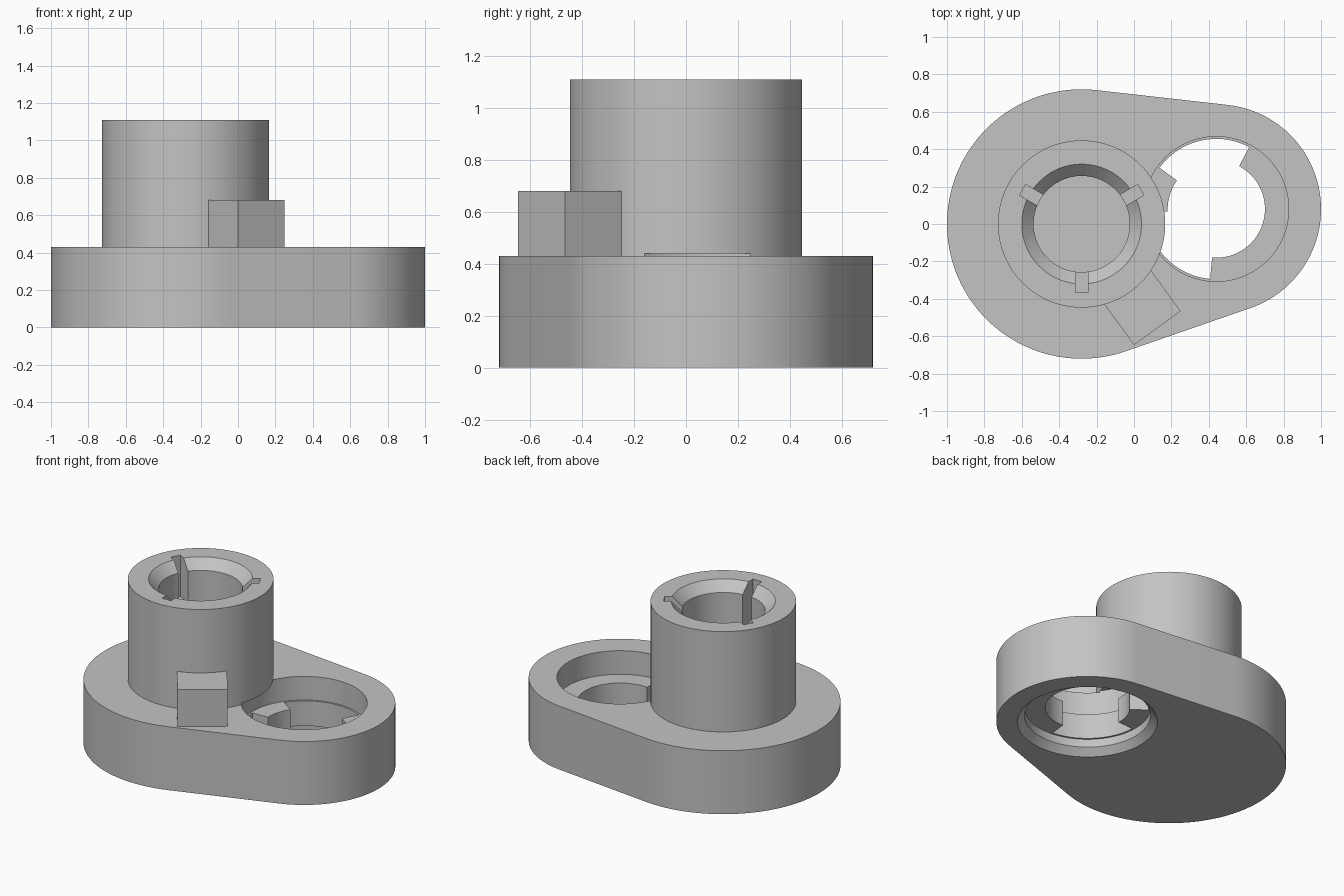
import bpy, bmesh
from math import pi, sin, cos, radians, asin, atan2, hypot
from mathutils import Matrix

cube = bpy.data.objects.get("Cube")
if cube:
    bpy.data.objects.remove(cube, do_unlink=True)

grey = bpy.data.materials.new("plain_grey")
grey.use_nodes = True
colour = (0.55, 0.55, 0.55, 1)
grey.diffuse_color = colour
grey.node_tree.nodes["Principled BSDF"].inputs["Base Color"].default_value = colour

POST = (-0.28, 0.0)      # axis of the tower and large end
SOCKET = (0.44, 0.08)    # axis of the socket and small end
DECK, TOP = 0.43, 1.11
SEG = 128


def arc(centre, r, start, end, n):
    return [(centre[0] + r * cos(start + (end - start) * i / n),
             centre[1] + r * sin(start + (end - start) * i / n)) for i in range(n + 1)]


def finish(name, bm):
    bmesh.ops.recalc_face_normals(bm, faces=bm.faces)
    mesh = bpy.data.meshes.new(name)
    bm.to_mesh(mesh)
    bm.free()
    mesh.materials.append(grey)
    obj = bpy.data.objects.new(name, mesh)
    bpy.context.collection.objects.link(obj)
    return obj


def prism(name, outline, z0, z1):
    bm = bmesh.new()
    face = bm.faces.new([bm.verts.new((x, y, z0)) for x, y in outline])
    new = bmesh.ops.extrude_face_region(bm, geom=[face])["geom"]
    bmesh.ops.translate(bm, vec=(0, 0, z1 - z0),
                        verts=[v for v in new if isinstance(v, bmesh.types.BMVert)])
    return finish(name, bm)


def turned(name, centre, profile):
    """Closed solid of stacked rings, profile is (radius, height)."""
    bm = bmesh.new()
    rings = [[bm.verts.new((x, y, z)) for x, y in arc(centre, r, 0, 2 * pi, SEG)[:-1]]
             for r, z in profile]
    for a, b in zip(rings, rings[1:]):
        for i in range(SEG):
            j = (i + 1) % SEG
            bm.faces.new((a[i], a[j], b[j], b[i]))
    bm.faces.new(rings[0])
    bm.faces.new(rings[-1])
    return finish(name, bm)


def radial_box(name, angle, r0, r1, width, z0, z1):
    """Box reaching outward from the tower axis."""
    bm = bmesh.new()
    bmesh.ops.create_cube(bm, size=1)
    move = (Matrix.Translation((*POST, 0)) @ Matrix.Rotation(radians(angle), 4, "Z")
            @ Matrix.Translation(((r0 + r1) / 2, 0, (z0 + z1) / 2))
            @ Matrix.Diagonal((r1 - r0, width, z1 - z0, 1)))
    bmesh.ops.transform(bm, matrix=move, verts=bm.verts)
    return finish(name, bm)


def combine(target, tool, operation):
    mod = target.modifiers.new(tool.name, "BOOLEAN")
    mod.operation, mod.solver, mod.object = operation, "EXACT", tool
    bpy.context.view_layer.objects.active = target
    bpy.ops.object.modifier_apply(modifier=mod.name)
    bpy.data.objects.remove(tool, do_unlink=True)


# Base plate: two round ends joined by tangents
dx, dy = SOCKET[0] - POST[0], SOCKET[1] - POST[1]
R_BIG, R_SMALL = 0.72, 0.56
lean = atan2(dy, dx)
spread = pi / 2 - asin((R_BIG - R_SMALL) / hypot(dx, dy))
outline = (arc(POST, R_BIG, lean + spread, lean + 2 * pi - spread, 96)
           + arc(SOCKET, R_SMALL, lean - spread, lean + spread, 64))
body = prism("crank_body", outline, 0, DECK)

# Tower and the square stop beside it
combine(body, turned("tower", POST, [(0.447, 0.2), (0.447, TOP)]), "UNION")
combine(body, radial_box("stop_block", -54, 0.38, 0.688, 0.308, 0.3, 0.68), "UNION")

# Chamfered bore with three key slots
combine(body, turned("bore", POST, [(0.257, DECK), (0.257, TOP - 0.063),
                                    (0.32, TOP), (0.32, TOP + 0.1)]), "DIFFERENCE")
for angle in (30, 150, 270):
    combine(body, radial_box("key_slot", angle, 0.15, 0.365, 0.066, 0.83, TOP + 0.1),
            "DIFFERENCE")

# Socket flared at the bottom, with a narrower collar at mid height
combine(body, turned("socket", SOCKET, [(0.43, -0.1), (0.43, 0), (0.387, 0.045),
                                        (0.387, 0.1), (0.375, 0.1), (0.375, 0.27),
                                        (0.387, 0.27), (0.387, 0.44)]), "DIFFERENCE")

# Locking tabs inside the socket
for name, start, end in (("long_tab", -95, 62), ("short_tab", 144, 183)):
    a, b = radians(start), radians(end)
    n = max(8, int((end - start) / 3))
    tab = prism(name, arc(SOCKET, 0.26, a, b, n) + arc(SOCKET, 0.4, b, a, n), 0.1, 0.27)
    combine(body, tab, "UNION")

bpy.ops.object.select_all(action="DESELECT")
body.select_set(True)
bpy.context.view_layer.objects.active = body
bpy.ops.object.shade_smooth_by_angle(angle=radians(30))
